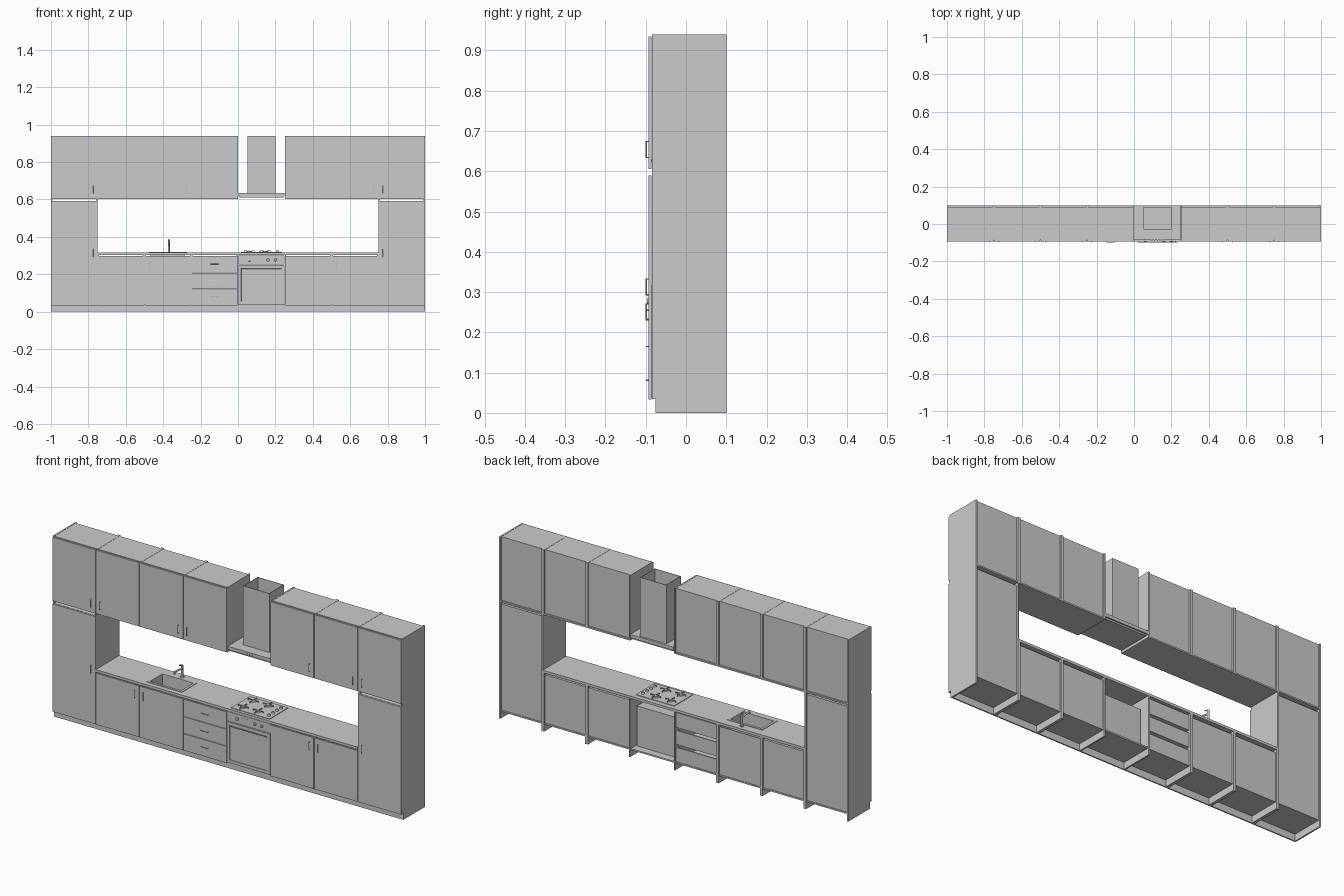
import bpy, bmesh
from math import pi
from mathutils import Vector, Matrix

if "Cube" in bpy.data.objects:
    bpy.data.objects.remove(bpy.data.objects["Cube"])

T = 0.0075                      # board thickness
FRONT, BACK = -0.085, 0.1       # carcass depth range
KICK, TOP, BASE_H, WALL_Z = 0.035, 0.94, 0.303, 0.603


def box(bm, x0, x1, y0, y1, z0, z1):
    m = Matrix.Translation(((x0+x1)/2, (y0+y1)/2, (z0+z1)/2)) @ Matrix.Diagonal((x1-x0, y1-y0, z1-z0, 1))
    return bmesh.ops.create_cube(bm, size=1, matrix=m)["verts"]


def rod(bm, p, q, r, r2=None, n=16):
    p, q = Vector(p), Vector(q)
    d = q - p
    m = Matrix.Translation((p+q)/2) @ d.to_track_quat('Z', 'Y').to_matrix().to_4x4()
    bmesh.ops.create_cone(bm, cap_ends=True, segments=n, radius1=r,
                          radius2=r if r2 is None else r2, depth=d.length, matrix=m)


def frame(bm, outer, inner, z0, z1):
    """Rectangular ring; rectangles are (x0, x1, y0, y1)."""
    def loop(r, z):
        return [bm.verts.new((x, y, z)) for x, y in
                ((r[0], r[2]), (r[1], r[2]), (r[1], r[3]), (r[0], r[3]))]
    rings = [loop(outer, z0), loop(outer, z1), loop(inner, z1), loop(inner, z0)]
    for k in range(4):
        a, b = rings[k], rings[(k+1) % 4]
        for i in range(4):
            j = (i+1) % 4
            bm.faces.new((a[i], a[j], b[j], b[i]))


def prism(bm, profile, x0, x1):
    """Extrude a (y, z) profile along x."""
    f = bm.faces.new([bm.verts.new((x0, y, z)) for y, z in profile])
    ext = bmesh.ops.extrude_face_region(bm, geom=[f])["geom"]
    bmesh.ops.translate(bm, vec=(x1-x0, 0, 0), verts=[v for v in ext if isinstance(v, bmesh.types.BMVert)])


def finish(bm, name, smooth=False):
    bmesh.ops.recalc_face_normals(bm, faces=bm.faces)
    me = bpy.data.meshes.new(name)
    bm.to_mesh(me)
    bm.free()
    ob = bpy.data.objects.new(name, me)
    bpy.context.collection.objects.link(ob)
    if smooth:
        bpy.ops.object.select_all(action='DESELECT')
        bpy.context.view_layer.objects.active = ob
        ob.select_set(True)
        bpy.ops.object.shade_smooth_by_angle()


def carcass(name, x, h, has_back=True, has_top=True):
    """Floor cabinet whose sides are notched for the toe kick."""
    bm = bmesh.new()
    prof = [(-0.075, 0), (BACK, 0), (BACK, h), (FRONT, h), (FRONT, KICK), (-0.075, KICK)]
    prism(bm, prof, x, x+T)
    prism(bm, prof, x+0.25-T, x+0.25)
    box(bm, x+T, x+0.25-T, FRONT, 0.095, KICK, KICK+T)
    if has_back:
        box(bm, x+T, x+0.25-T, 0.089, 0.092, KICK+T, h-0.012)
    if has_top:
        box(bm, x+T, x+0.25-T, FRONT, 0.092, h-0.012-T, h-0.012)
    finish(bm, name)


def wall_cabinet(name, x):
    bm = bmesh.new()
    for s in (x, x+0.25-T):
        box(bm, s, s+T, FRONT, BACK, WALL_Z, TOP)
    box(bm, x+T, x+0.25-T, FRONT, BACK, WALL_Z, WALL_Z+T)
    box(bm, x+T, x+0.25-T, FRONT, 0.092, TOP-T-0.001, TOP-0.001)
    box(bm, x+T, x+0.25-T, 0.089, 0.092, WALL_Z+T, TOP-T-0.001)
    finish(bm, name)


def panel(name, x, z0, z1):
    bm = bmesh.new()
    box(bm, x+0.0015, x+0.2485, -0.0925, FRONT-0.0005, z0, z1)
    finish(bm, name)


def handle(name, x, z, vertical=True):
    bm = bmesh.new()
    d = Vector((0, 0, 0.021)) if vertical else Vector((0.021, 0, 0))
    c = Vector((x, -0.0985, z))
    rod(bm, c-d, c+d, 0.0015, n=8)
    for s in (-0.93, 0.93):
        rod(bm, c+d*s, c+d*s+Vector((0, 0.0065, 0)), 0.0015, n=8)
    finish(bm, name, True)


# Wall cabinets: left x, handle x
for i, (x, hx) in enumerate(((-1, -.775), (-.75, -.725), (-.5, -.275), (-.25, -.225),
                             (.25, .475), (.5, .725), (.75, .775))):
    wall_cabinet(f"wall_cabinet_{i}", x)
    panel(f"wall_door_{i}", x, 0.606, 0.935)
    handle(f"wall_handle_{i}", hx, 0.654)

# Tall cabinets
for side, x, hx in (("left", -1, -.775), ("right", .75, .775)):
    carcass(f"tall_cabinet_{side}", x, WALL_Z)
    panel(f"tall_door_{side}", x, 0.033, 0.59)
    handle(f"tall_handle_{side}", hx, 0.313)

# Base cabinets with doors (the sink unit has no top)
for i, (x, hx) in enumerate(((-.75, -.525), (-.5, -.475), (.25, .475), (.5, .525))):
    carcass(f"base_cabinet_{i}", x, BASE_H, has_top=(x != -.5))
    panel(f"base_door_{i}", x, 0.033, 0.298)
    handle(f"base_handle_{i}", hx, 0.251)

# Drawer unit, boxes open at the top
carcass("drawer_cabinet", -.25, BASE_H, False, False)
for i, (z0, z1, hz) in enumerate(((.033, .119, .081), (.122, .207, .165), (.21, .298, .255))):
    panel(f"drawer_front_{i}", -.25, z0, z1)
    handle(f"drawer_handle_{i}", -.125, hz, False)
    bm = bmesh.new()
    o = (-.25+T+.001, -T-.001, FRONT, 0.092)
    frame(bm, o, (o[0]+.006, o[1]-.006, o[2]+.003, o[3]-.006), z0+.012, z1-.002)
    box(bm, o[0], o[1], o[2], o[3], z0+.0095, z0+.012)
    finish(bm, f"drawer_box_{i}")

# Toe kick board
bm = bmesh.new()
box(bm, -1, 1, -0.0755, -0.069, 0, KICK)
finish(bm, "toe_kick")

# Countertop with sink opening
SINK = (-.47, -.28, -.062, .05)
bm = bmesh.new()
frame(bm, (-.75, .75, -.0925, BACK), SINK, BASE_H, 0.316)
finish(bm, "countertop")

# Sink: rim, basin, drain
bm = bmesh.new()
inner = (SINK[0]+.006, SINK[1]-.006, SINK[2]+.006, SINK[3]-.006)
frame(bm, (SINK[0]-.006, SINK[1]+.006, SINK[2]-.006, SINK[3]+.006), inner, .316, .3185)
frame(bm, (SINK[0]+.003, SINK[1]-.003, SINK[2]+.003, SINK[3]-.003), inner, .24, .316)
box(bm, SINK[0]+.003, SINK[1]-.003, SINK[2]+.003, SINK[3]-.003, .237, .24)
rod(bm, (-.375, 0, .24), (-.375, 0, .2415), .012)
finish(bm, "sink", True)

# Faucet
bm = bmesh.new()
rod(bm, (-.37, .072, .316), (-.37, .072, .32), .01)
rod(bm, (-.37, .072, .32), (-.37, .072, .378), .0055)
rod(bm, (-.37, .072, .36), (-.37, .005, .368), .0045)
rod(bm, (-.37, .009, .367), (-.37, .009, .355), .004)
rod(bm, (-.37, .072, .378), (-.37, .05, .386), .003)
finish(bm, "faucet", True)

# Cooktop
bm = bmesh.new()
box(bm, .015, .235, -.078, .075, .316, .319)
finish(bm, "cooktop_plate")
for i, (x, y, r) in enumerate(((.06, -.042, .017), (.06, .04, .014), (.145, -.042, .014), (.145, .04, .019))):
    bm = bmesh.new()
    rod(bm, (x, y, .319), (x, y, .322), r, r*.9)
    rod(bm, (x, y, .322), (x, y, .324), r*.65)
    finish(bm, f"burner_{i}", True)
    bm = bmesh.new()
    for k in range(4):
        rot = Matrix.Rotation(k*pi/2, 3, 'Z')
        v = box(bm, .009, .029, -.0015, .0015, .324, .327) + box(bm, .026, .029, -.0015, .0015, .319, .324)
        bmesh.ops.rotate(bm, verts=v, cent=(0, 0, 0), matrix=rot)
        bmesh.ops.translate(bm, verts=v, vec=(x, y, 0))
    finish(bm, f"grate_{i}")
for i in range(4):
    bm = bmesh.new()
    y = -.05 + i*.033
    rod(bm, (.212, y, .319), (.212, y, .327), .008, .0065)
    finish(bm, f"cooktop_knob_{i}", True)

# Oven: floor board, body, control panel, knobs, door, handle
bm = bmesh.new()
box(bm, 0, .25, FRONT, .095, KICK, KICK+T)
finish(bm, "oven_floor_board")
bm = bmesh.new()
box(bm, .008, .242, FRONT, .055, KICK+T, .25)
finish(bm, "oven_body")
bm = bmesh.new()
box(bm, .0015, .2485, -.091, -.08, .252, .301)
box(bm, .085, .13, -.0915, -.09, .272, .288)
finish(bm, "oven_control_panel")
for i, x in enumerate((.06, .16, .2)):
    bm = bmesh.new()
    rod(bm, (x, -.091, .277), (x, -.097, .277), .008, .007)
    finish(bm, f"oven_knob_{i}", True)
bm = bmesh.new()
box(bm, .0015, .2485, -.0925, FRONT, .038, .249)
bm.normal_update()
glass = [f for f in bm.faces if f.normal.y < -.9]
bmesh.ops.inset_region(bm, faces=glass, thickness=.022)
bmesh.ops.inset_region(bm, faces=glass, thickness=.001, depth=-.002)
finish(bm, "oven_door")
bm = bmesh.new()
rod(bm, (.018, -.0975, .232), (.232, -.0975, .232), .0025, n=12)
for x in (.028, .222):
    rod(bm, (x, -.0975, .232), (x, -.0915, .232), .002, n=8)
finish(bm, "oven_handle", True)

# Extractor hood: slab, filter tray, buttons, hollow chimney
bm = bmesh.new()
box(bm, .001, .249, FRONT, BACK, .618, .635)
box(bm, .008, .242, -.078, .093, .61, .618)
finish(bm, "hood_canopy")
bm = bmesh.new()
for i in range(5):
    rod(bm, (.095+i*.015, FRONT, .626), (.095+i*.015, FRONT-.002, .626), .003, n=10)
finish(bm, "hood_buttons", True)
bm = bmesh.new()
frame(bm, (.05, .2, -.03, .09), (.053, .197, -.027, .087), .635, TOP)
finish(bm, "hood_chimney")
